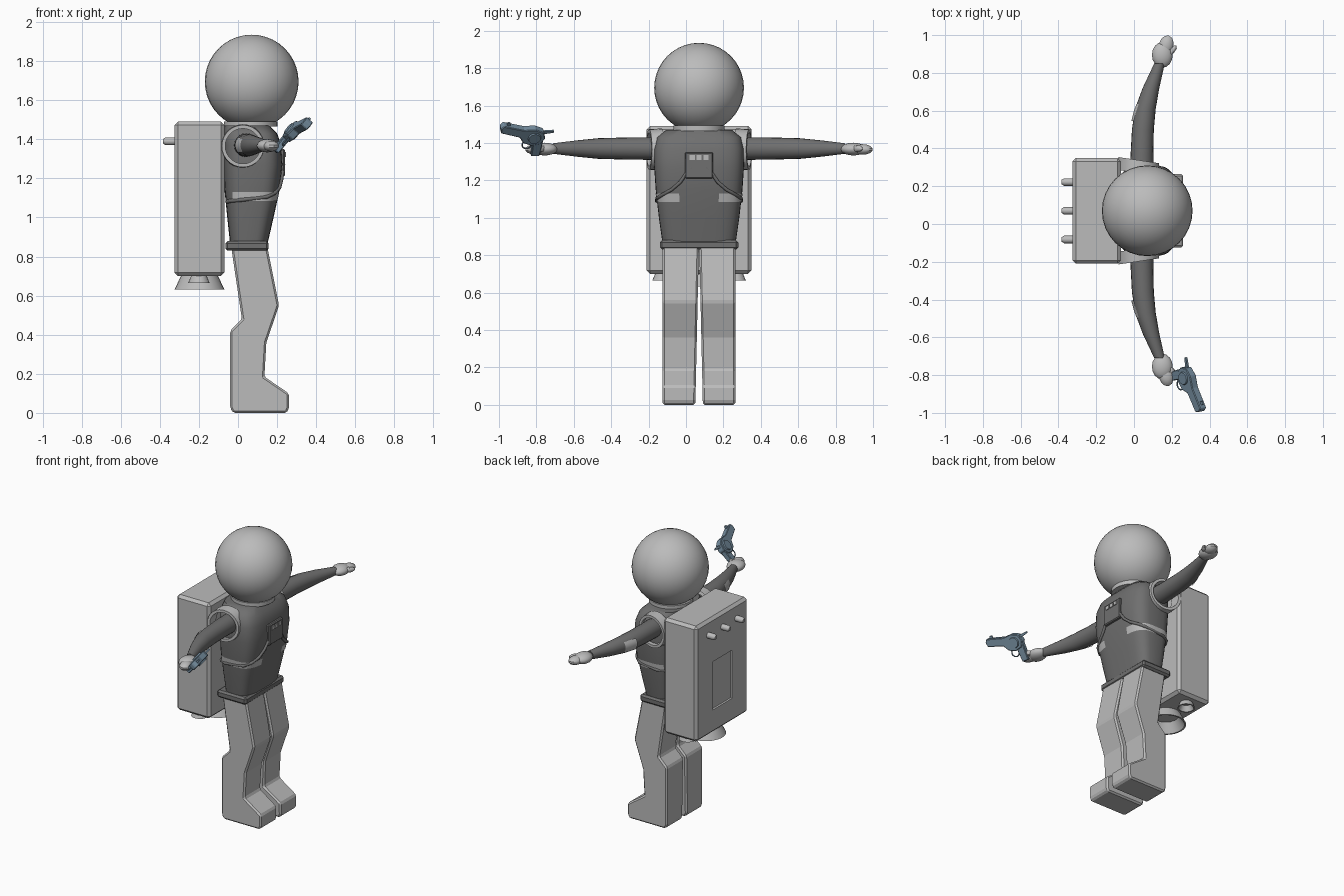
import bpy, bmesh, math
from mathutils import Vector, Matrix

cube = bpy.data.objects.get("Cube")
if cube:
    bpy.data.objects.remove(cube)

CY = 0.07  # centre plane of the figure


def material(name, rgb):
    m = bpy.data.materials.new(name)
    m.use_nodes = True
    m.diffuse_color = (*rgb, 1)
    m.node_tree.nodes["Principled BSDF"].inputs["Base Color"].default_value = (*rgb, 1)
    return m


LIGHT = material("light grey", (0.5, 0.5, 0.5))
DARK = material("dark grey", (0.16, 0.16, 0.16))
BLUE = material("steel blue", (0.18, 0.27, 0.35))


def finish(name, bm, mat, bevel=0, angle=35):
    bmesh.ops.recalc_face_normals(bm, faces=bm.faces)
    mesh = bpy.data.meshes.new(name)
    bm.to_mesh(mesh)
    bm.free()
    mesh.materials.append(mat)
    ob = bpy.data.objects.new(name, mesh)
    bpy.context.collection.objects.link(ob)
    if bevel:
        mod = ob.modifiers.new("bevel", "BEVEL")
        mod.width, mod.segments = bevel, 1
    if angle:
        bpy.ops.object.select_all(action="DESELECT")
        bpy.context.view_layer.objects.active = ob
        ob.select_set(True)
        bpy.ops.object.shade_smooth_by_angle(angle=math.radians(angle))
    return ob


def loft(name, rings, mat, closed=True, caps=True, bevel=0, angle=35):
    bm = bmesh.new()
    rows = [[bm.verts.new(p) for p in r] for r in rings]
    n = len(rows[0])
    for a, b in zip(rows, rows[1:]):
        for i in range(n if closed else n - 1):
            j = (i + 1) % n
            bm.faces.new((a[i], a[j], b[j], b[i]))
    if caps:
        bm.faces.new(rows[0])
        bm.faces.new(rows[-1])
    return finish(name, bm, mat, bevel, angle)


def box(name, lo, hi, mat, bevel=0):
    bm = bmesh.new()
    lo, hi = Vector(lo), Vector(hi)
    bmesh.ops.create_cube(bm, size=1, matrix=Matrix.Translation((lo + hi) / 2) @ Matrix.Diagonal((*(hi - lo), 1)))
    return finish(name, bm, mat, bevel, 0)


def ball(name, centre, radii, mat, segs=16, rot=0):
    bm = bmesh.new()
    bmesh.ops.create_uvsphere(bm, u_segments=segs, v_segments=segs * 5 // 8, radius=1,
                              matrix=Matrix.Translation(centre) @ Matrix.Rotation(rot, 4, "Z") @ Matrix.Diagonal((*radii, 1)))
    return finish(name, bm, mat)


def circle(centre, u, v, r, n=20):
    c, u, v = Vector(centre), Vector(u), Vector(v)
    return [c + r * (u * math.cos(t) + v * math.sin(t)) for t in (math.tau * i / n for i in range(n))]


def tube(name, points, r, mat, cyclic=False):
    cu = bpy.data.curves.new(name, "CURVE")
    cu.dimensions, cu.bevel_depth, cu.bevel_resolution = "3D", r, 1
    sp = cu.splines.new("POLY")
    sp.points.add(len(points) - 1)
    for q, p in zip(sp.points, points):
        q.co = (*p, 1)
    sp.use_cyclic_u = cyclic
    cu.materials.append(mat)
    ob = bpy.data.objects.new(name, cu)
    bpy.context.collection.objects.link(ob)


# Torso: rounded sections given as height, back, front, half width
SECTIONS = [(0.86, -0.04, 0.15, 0.195), (1.0, -0.055, 0.182, 0.215), (1.15, -0.07, 0.215, 0.232),
            (1.27, -0.075, 0.228, 0.24), (1.37, -0.075, 0.222, 0.24), (1.43, -0.075, 0.2, 0.225),
            (1.47, -0.07, 0.16, 0.175)]


def surf(z, deg, out=0.0):
    for a, b in zip(SECTIONS, SECTIONS[1:]):
        if z <= b[0]:
            break
    k = (z - a[0]) / (b[0] - a[0])
    back, front, half = (p + (q - p) * k for p, q in zip(a[1:], b[1:]))
    c, s = math.cos(math.radians(deg)), math.sin(math.radians(deg))
    x = math.copysign(abs(c) ** 0.55, c) * ((front - back) / 2 + out)
    y = math.copysign(abs(s) ** 0.55, s) * (half + out)
    return Vector(((front + back) / 2 + x, CY + y, z))


loft("torso", [[surf(s[0], 10 * i) for i in range(36)] for s in SECTIONS], DARK, angle=40)
box("belt", (-0.065, CY - 0.21, 0.83), (0.157, CY + 0.21, 0.88), DARK, 0.012)

# Helmet and neck ring
ball("helmet", (0.07, CY, 1.695), (0.24, 0.24, 0.24), LIGHT, 32)
loft("neck_ring", [circle((0.065, CY, z), (1, 0, 0), (0, 1, 0), 0.137, 32) for z in (1.465, 1.492)], LIGHT)

# Chest control panel
box("chest_panel", (0.2, CY - 0.075, 1.21), (0.24, CY + 0.075, 1.35), DARK, 0.006)
for i in (-1, 0, 1):
    y = CY + i * 0.037
    box("panel_button", (0.238, y - 0.014, 1.31), (0.246, y + 0.014, 1.335), LIGHT)

# Leg side profile: front edge then back edge, as x and height
LEG = [(-0.025, 0), (0.25, 0), (0.26, 0.025), (0.26, 0.1), (0.135, 0.185), (0.145, 0.36), (0.21, 0.55),
       (0.15, 0.85), (-0.035, 0.85), (0.02, 0.48), (-0.04, 0.42), (-0.04, 0.025)]

for s, side in ((1, "far"), (-1, "near")):
    # Legs narrow slightly towards the feet on the inside
    inner = [(x, CY + s * (0.02 - 0.019 * z / 0.85), z) for x, z in LEG]
    outer = [(x, CY + s * 0.195, z) for x, z in LEG]
    loft(side + "_leg", [inner, outer], LIGHT, bevel=0.01, angle=0)

    # Sleeve
    path = [(0.04, 0.14, 0.062), (0.042, 0.3, 0.06), (0.047, 0.43, 0.058), (0.06, 0.54, 0.055),
            (0.09, 0.65, 0.044), (0.135, 0.78, 0.028)]
    loft(side + "_arm", [circle((x, CY + s * d, 1.37), (1, 0, 0), (0, 0, 1), r) for x, d, r in path], DARK)
    # Elbow patch on the back of the sleeve
    patch = []
    for x, d, r in ((0.045, 0.475, 0.06), (0.058, 0.53, 0.0585), (0.068, 0.565, 0.0555)):
        patch.append([(x + r * math.cos(t), CY + s * d, 1.37 + r * math.sin(t))
                      for t in (math.radians(140 + 16 * i) for i in range(6))])
    loft(side + "_elbow_patch", patch, LIGHT, closed=False, caps=False)

    # Glove: palm, fingers and thumb
    ball(side + "_palm", (0.15, CY + s * 0.825, 1.367), (0.055, 0.068, 0.034), LIGHT)
    ball(side + "_fingers", (0.17, CY + s * 0.875, 1.365), (0.04, 0.056, 0.028), LIGHT, 12, -s * 0.25)
    ball(side + "_thumb", (0.2, CY + s * 0.845, 1.37), (0.016, 0.042, 0.018), LIGHT, 8, -s * 0.7)

    # Armhole trim
    loft(side + "_armhole_trim", [circle((0.025, CY + s * d, 1.365), (1, s * -0.15, 0), (0, 0, 1), r, 28)
                                  for d, r in ((0.2, 0.112), (0.268, 0.108), (0.268, 0.09), (0.2, 0.09))],
         LIGHT, caps=False)

    # Harness strap and pale rib patch wrapping round the side
    strap = [surf(z, s * a, 0.004) for a, z in ((2, 1.27), (6, 1.235), (12, 1.19), (25, 1.15), (45, 1.125),
                                              (70, 1.105), (100, 1.09), (130, 1.085), (150, 1.08))]
    tube(side + "_strap", strap, 0.01, DARK)
    loft(side + "_rib_patch", [[surf(z, s * a, 0.003) for a in range(14, 130, 9)] for z in (1.085, 1.13)],
         LIGHT, closed=False, caps=False)

    # Small side thruster
    loft(side + "_small_thruster", [circle((-0.2, CY + s * 0.195, z), (1, 0, 0), (0, 1, 0), r)
                                    for z, r in ((0.71, 0.036), (0.665, 0.055), (0.665, 0.047), (0.7, 0.03))],
         LIGHT, caps=False)

# Backpack with an inset hatch on its rear face
pack = bmesh.new()
bmesh.ops.create_cube(pack, size=1, matrix=Matrix.Translation((-0.1975, CY, 1.095)) @ Matrix.Diagonal((0.255, 0.56, 0.79, 1)))
bmesh.ops.bevel(pack, geom=pack.edges[:], offset=0.018, segments=1, affect="EDGES")
rear = min(pack.faces, key=lambda f: f.calc_center_median().x)
bmesh.ops.inset_individual(pack, faces=[rear], thickness=0.16)
for v in rear.verts:
    v.co.z = 0.86 if v.co.z < 1.095 else 1.19
    v.co.y = CY + math.copysign(0.105, v.co.y - CY)
bmesh.ops.inset_individual(pack, faces=[rear], thickness=0.004, depth=-0.01)
finish("backpack", pack, LIGHT, angle=0)

for i in (-1, 0, 1):
    loft("backpack_knob", [circle((x, CY + i * 0.152, 1.39), (0, 1, 0), (0, 0, 1), r, 12)
                           for x, r in ((-0.32, 0.02), (-0.37, 0.02), (-0.383, 0.012))], LIGHT)
loft("main_thruster", [circle((-0.197, CY, z), (1, 0, 0), (0, 1, 0), r, 28)
                       for z, r in ((0.705, 0.092), (0.632, 0.128), (0.632, 0.118), (0.695, 0.08))],
     LIGHT, caps=False)

# Hand blaster, laid out in its own plane: u along the barrel, v upwards
U = Vector((0.33, -0.93, 0.14)).normalized()
W = U.cross(Vector((0.62, 0.1, 0.75))).normalized()
V = W.cross(U)
ORIGIN = Vector((0.275, -0.815, 1.435))


def gun(u, v, w=0.0):
    return ORIGIN + U * u + V * v + W * w


def gun_plate(name, outline, half, bevel=0.004):
    loft(name, [[gun(u, v, w) for u, v in outline] for w in (-half, half)], BLUE, bevel=bevel, angle=0)


gun_plate("blaster_frame", [(-0.06, 0.01), (-0.04, 0.05), (0.01, 0.06), (0.07, 0.045), (0.19, 0.052),
                            (0.2, 0.03), (0.19, 0.002), (0.08, -0.008), (0.05, -0.04), (0.0, -0.05), (-0.045, -0.03)], 0.022)
gun_plate("blaster_grip", [(-0.055, 0.0), (-0.005, -0.03), (-0.025, -0.125), (-0.07, -0.115)], 0.017)
gun_plate("blaster_sight", [(0.15, 0.05), (0.17, 0.05), (0.17, 0.066), (0.155, 0.066)], 0.006, 0)
gun_plate("blaster_hammer", [(-0.05, 0.03), (-0.04, 0.045), (-0.095, 0.06), (-0.1, 0.05)], 0.006, 0)
for w in (-0.022, 0.022):
    loft("blaster_disc", [circle(gun(0, 0.005, w * k), U, V, r) for k, r in ((0.9, 0.036), (1.35, 0.032))], BLUE)
tube("trigger_guard", circle(gun(0.018, -0.062), U, V, 0.026, 14), 0.004, BLUE, True)
